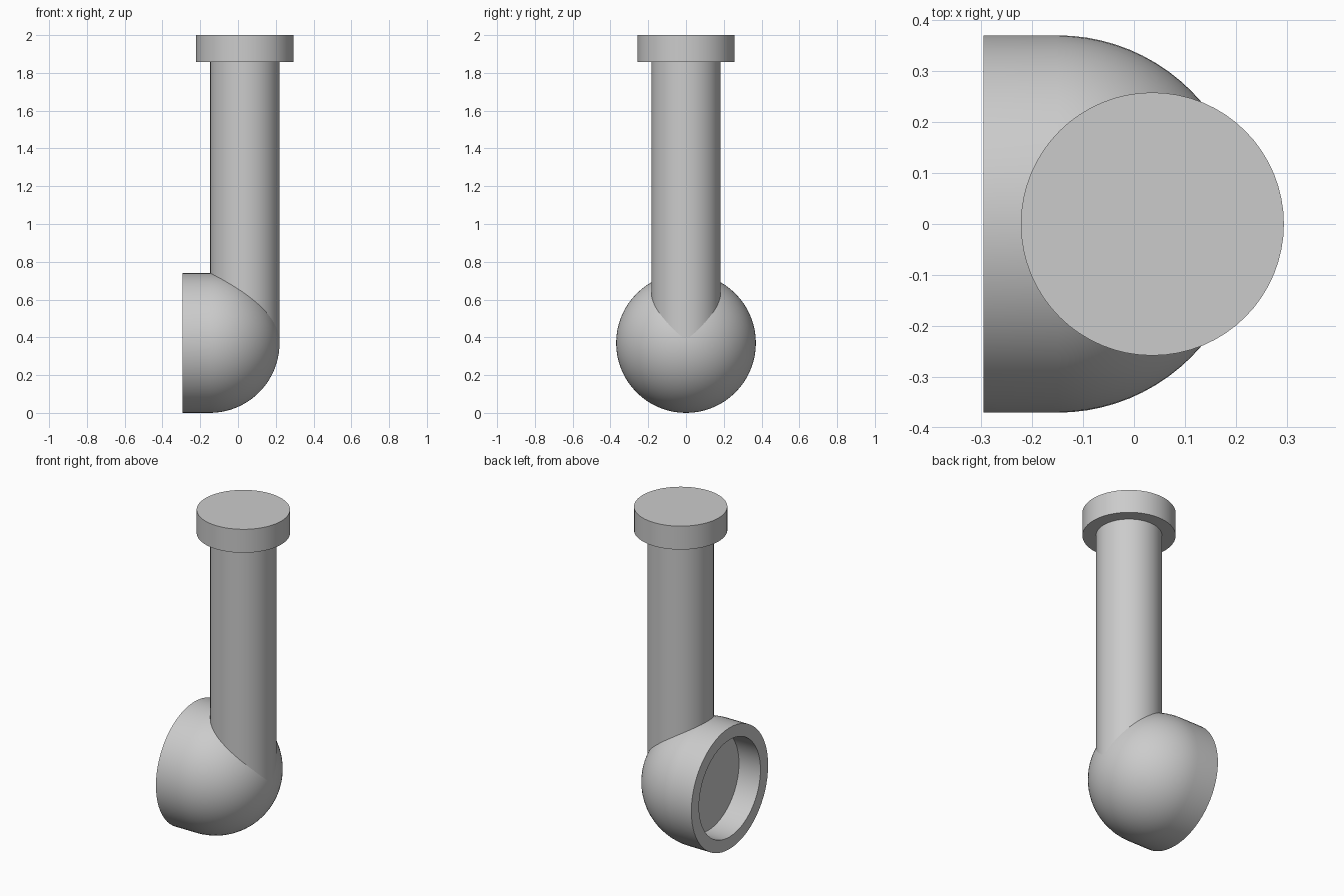
import bpy, bmesh, math
from mathutils import Matrix

if "Cube" in bpy.data.objects:
    bpy.data.objects.remove(bpy.data.objects["Cube"])

SEG = 64
grey = bpy.data.materials.new("light_grey")
grey.diffuse_color = (0.6, 0.6, 0.6, 1)
grey.use_nodes = True
grey.node_tree.nodes["Principled BSDF"].inputs["Base Color"].default_value = grey.diffuse_color


def lathe(name, profile, matrix):
    """Revolve (radius, height) points around z, then place the result."""
    bm = bmesh.new()
    rings = []
    for r, h in profile:
        if r < 1e-6:
            rings.append([bm.verts.new((0, 0, h))])
        else:
            rings.append([bm.verts.new((r * math.cos(a), r * math.sin(a), h))
                          for a in (2 * math.pi * i / SEG for i in range(SEG))])
    for a, b in zip(rings, rings[1:]):
        for i in range(SEG):
            j = (i + 1) % SEG
            if len(a) == 1:
                bm.faces.new((a[0], b[j], b[i]))
            elif len(b) == 1:
                bm.faces.new((a[i], a[j], b[0]))
            else:
                bm.faces.new((a[i], a[j], b[j], b[i]))
    bmesh.ops.recalc_face_normals(bm, faces=bm.faces)
    bm.transform(matrix)
    mesh = bpy.data.meshes.new(name)
    bm.to_mesh(mesh)
    bm.free()
    mesh.materials.append(grey)
    obj = bpy.data.objects.new(name, mesh)
    bpy.context.collection.objects.link(obj)
    bpy.ops.object.select_all(action='DESELECT')
    obj.select_set(True)
    bpy.context.view_layer.objects.active = obj
    bpy.ops.object.shade_smooth_by_angle(angle=math.radians(35))
    return obj


# Rounded elbow: recessed mouth facing -x, short collar, hemispherical back
R, MOUTH_R, MOUTH_X, DOME_X = 0.37, 0.296, -0.295, -0.15
profile = [(0, DOME_X), (MOUTH_R, DOME_X), (MOUTH_R, MOUTH_X), (R, MOUTH_X)]
N = 20
for k in range(N + 1):
    t = math.pi / 2 * k / N
    profile.append((R * math.cos(t), DOME_X + R * math.sin(t)))
lathe("elbow_hood", profile,
      Matrix.Translation((0, 0, R)) @ Matrix.Rotation(math.pi / 2, 4, 'Y'))

# Upright pipe, ending inside the elbow
axis = Matrix.Translation((0.036, 0, 0))
lathe("pipe", [(0, 0.37), (0.183, 0.37), (0.183, 1.86), (0, 1.86)], axis)

# Flange on top of the pipe
lathe("top_flange", [(0, 1.857), (0.258, 1.857), (0.258, 2.0), (0, 2.0)], axis)
